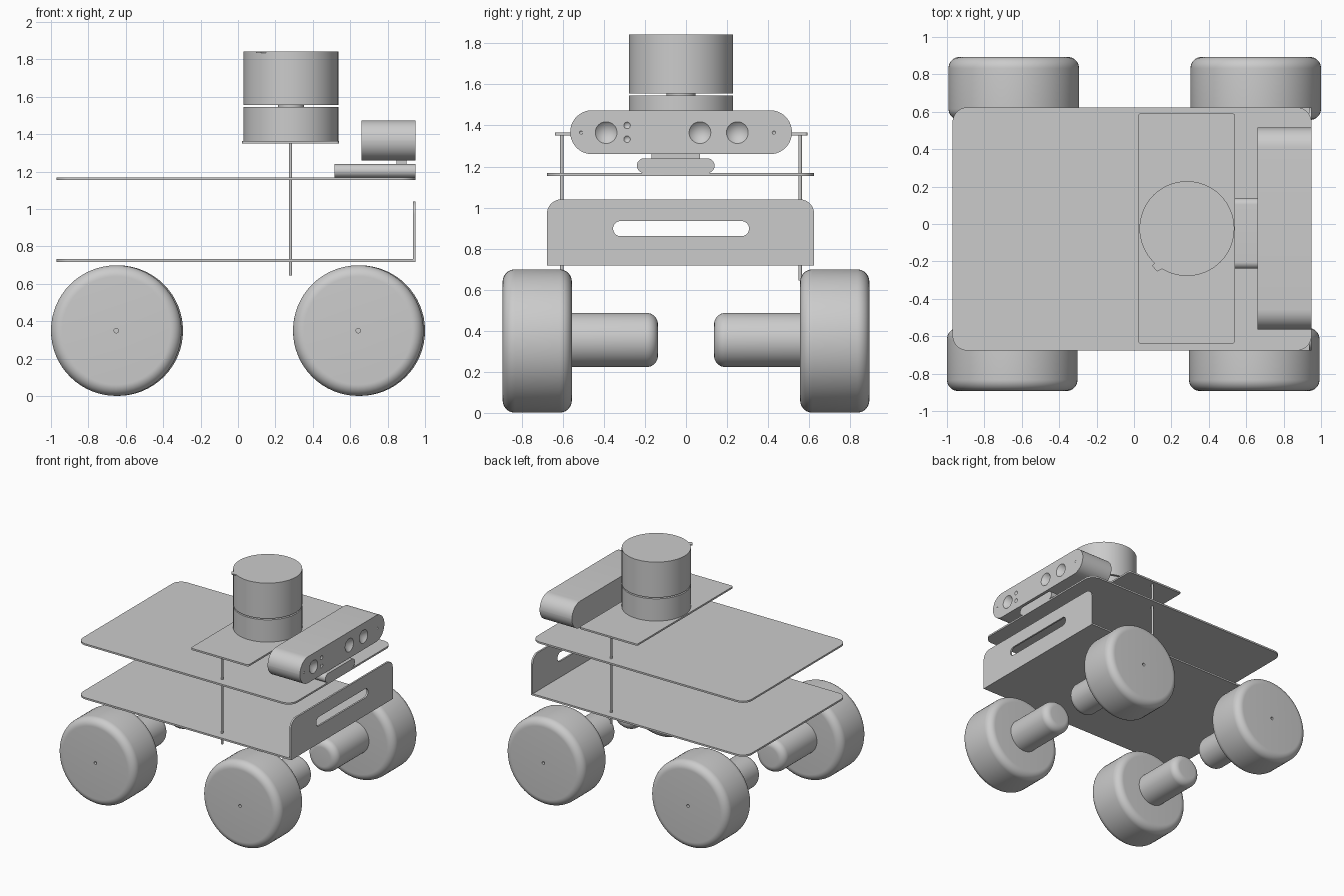
import bpy, bmesh
from math import radians, sin, cos, pi
from mathutils import Vector

if "Cube" in bpy.data.objects:
    bpy.data.objects.remove(bpy.data.objects["Cube"])

# Maps local (u, v, w) to the world so that w runs along the named axis
AXES = {'x': lambda u, v, w: (w, u, v),
        'y': lambda u, v, w: (v, w, u),
        'z': lambda u, v, w: (u, v, w)}


def finish(name, bm):
    bmesh.ops.remove_doubles(bm, verts=bm.verts, dist=1e-5)
    bmesh.ops.recalc_face_normals(bm, faces=bm.faces)
    mesh = bpy.data.meshes.new(name)
    bm.to_mesh(mesh)
    bm.free()
    smooth(mesh)
    obj = bpy.data.objects.new(name, mesh)
    bpy.context.collection.objects.link(obj)
    return obj


def smooth(mesh):
    mesh.shade_smooth()
    mesh.set_sharp_from_angle(angle=radians(30))


def rounded(corners, radii, steps=10):
    """Right-angled outline with a fillet radius for each corner."""
    pts = [Vector(c) for c in corners]
    out = []
    for i, (p, r) in enumerate(zip(pts, radii)):
        if r == 0:
            out.append(p)
            continue
        d1 = (pts[i - 1] - p).normalized()
        d2 = (pts[(i + 1) % len(pts)] - p).normalized()
        for k in range(steps + 1):
            t = pi / 2 * k / steps
            out.append(p + r * (d1 * (1 - sin(t)) + d2 * (1 - cos(t))))
    return out


def rect(u0, u1, v0, v1, radii):
    return rounded([(u0, v0), (u1, v0), (u1, v1), (u0, v1)], radii)


def prism(name, outline, w0, w1, axis='z'):
    bm = bmesh.new()
    low = [bm.verts.new(AXES[axis](p[0], p[1], w0)) for p in outline]
    high = [bm.verts.new(AXES[axis](p[0], p[1], w1)) for p in outline]
    bm.faces.new(low)
    bm.faces.new(high)
    for i in range(len(low)):
        bm.faces.new((low[i - 1], low[i], high[i], high[i - 1]))
    return finish(name, bm)


def lathe(name, profiles, axis='z', steps=64):
    """Each profile is (centre, [(radius, height), ...]), turned round the axis."""
    bm = bmesh.new()
    direction = Vector(AXES[axis](0, 0, 1))
    for centre, pts in profiles:
        c = Vector(centre)
        vs = [bm.verts.new(c + Vector(AXES[axis](p[0], 0, p[1]))) for p in pts]
        es = [bm.edges.new(pair) for pair in zip(vs, vs[1:])]
        bmesh.ops.spin(bm, geom=vs + es, cent=c, axis=direction,
                       angle=2 * pi, steps=steps)
    return finish(name, bm)


def cut(obj, cutter):
    mod = obj.modifiers.new("cut", 'BOOLEAN')
    mod.object, mod.solver = cutter, 'EXACT'
    cutter.hide_render = True
    graph = bpy.context.evaluated_depsgraph_get()
    mesh = bpy.data.meshes.new_from_object(obj.evaluated_get(graph))
    obj.modifiers.clear()
    obj.data = mesh
    smooth(mesh)
    bpy.data.objects.remove(cutter)


# Wheels with a small axle hole, and their motors
for sx, end in ((1, "front"), (-1, "rear")):
    for sy, side in ((1, "left"), (-1, "right")):
        c = (sx * 0.647 + sy * 0.004, 0, 0.35)
        tyre = rounded([(0, 0.556), (0.349, 0.556), (0.349, 0.893), (0.012, 0.893),
                        (0.012, 0.86), (0, 0.86)], [0, 0.06, 0.06, 0, 0, 0])
        lathe(f"{end}_{side}_wheel", [(c, [(r, sy * h) for r, h in tyre])], 'y')
        c = (c[0], 0, 0.355)
        motor = rounded([(0, 0.137), (0.132, 0.137), (0.132, 0.557), (0, 0.557)],
                        [0, 0.055, 0, 0])
        lathe(f"{end}_{side}_motor", [(c, [(r, sy * h) for r, h in motor])], 'y', 48)

# Chassis floor with its upright slotted bumper
prism("chassis_floor", rect(-0.97, 0.949, -0.677, 0.624, [0.08, 0, 0, 0.08]), 0.718, 0.732)
bumper = prism("bumper", rect(-0.677, 0.624, 0.732, 1.04, [0, 0, 0.07, 0.07]),
               0.935, 0.949, 'x')
slot = prism("slot_cutter", rect(-0.355, 0.307, 0.861, 0.934, [0.036] * 4), 0.9, 1.0, 'x')
cut(bumper, slot)

# Upper deck and raised sensor shelf on two rods
prism("upper_deck", rect(-0.97, 0.949, -0.677, 0.624, [0.08] * 4), 1.154, 1.168)
prism("sensor_shelf", rect(0.022, 0.54, -0.639, 0.592, [0.015] * 4), 1.351, 1.365)
for name, y in (("right_rod", -0.605), ("left_rod", 0.556)):
    lathe(name, [((0.281, y, 0), [(0, 0.645), (0.009, 0.645), (0.009, 1.351), (0, 1.351)])],
          steps=16)

# Scanner: base, thin neck and turning head in one turned profile
lathe("scanner", [((0.283, -0.0245, 0),
                   [(0, 1.365), (0.2535, 1.365), (0.2535, 1.545), (0.07, 1.545),
                    (0.07, 1.555), (0.2535, 1.555), (0.2535, 1.842), (0, 1.842)])])
prism("scanner_pointer", [(0.13, -0.195), (0.096, -0.222), (0.123, -0.254),
                          (0.16, -0.235), (0.17, -0.2)], 1.834, 1.842)

# Camera mount
prism("camera_mount", rect(-0.239, 0.139, 1.168, 1.24, [0.0355] * 4), 0.516, 0.949, 'x')
prism("camera_neck", rect(-0.168, 0.068, 1.235, 1.265, [0] * 4), 0.848, 0.9, 'x')

# Camera bar with conical lens recesses
camera = prism("camera", rect(-0.564, 0.516, 1.26, 1.474, [0.1065] * 4), 0.66, 0.949, 'x')
lenses = [(-0.389, 1.365, 0.053), (0.068, 1.365, 0.053), (0.25, 1.365, 0.053),
          (-0.287, 1.4, 0.016), (-0.287, 1.333, 0.016),
          (-0.511, 1.365, 0.008), (0.428, 1.365, 0.008)]
cones = [((0.949, y, z), [(0, -r), (r, 0), (r, 0.02), (0, 0.02)]) for y, z, r in lenses]
cut(camera, lathe("lens_cutter", cones, 'x', 32))
